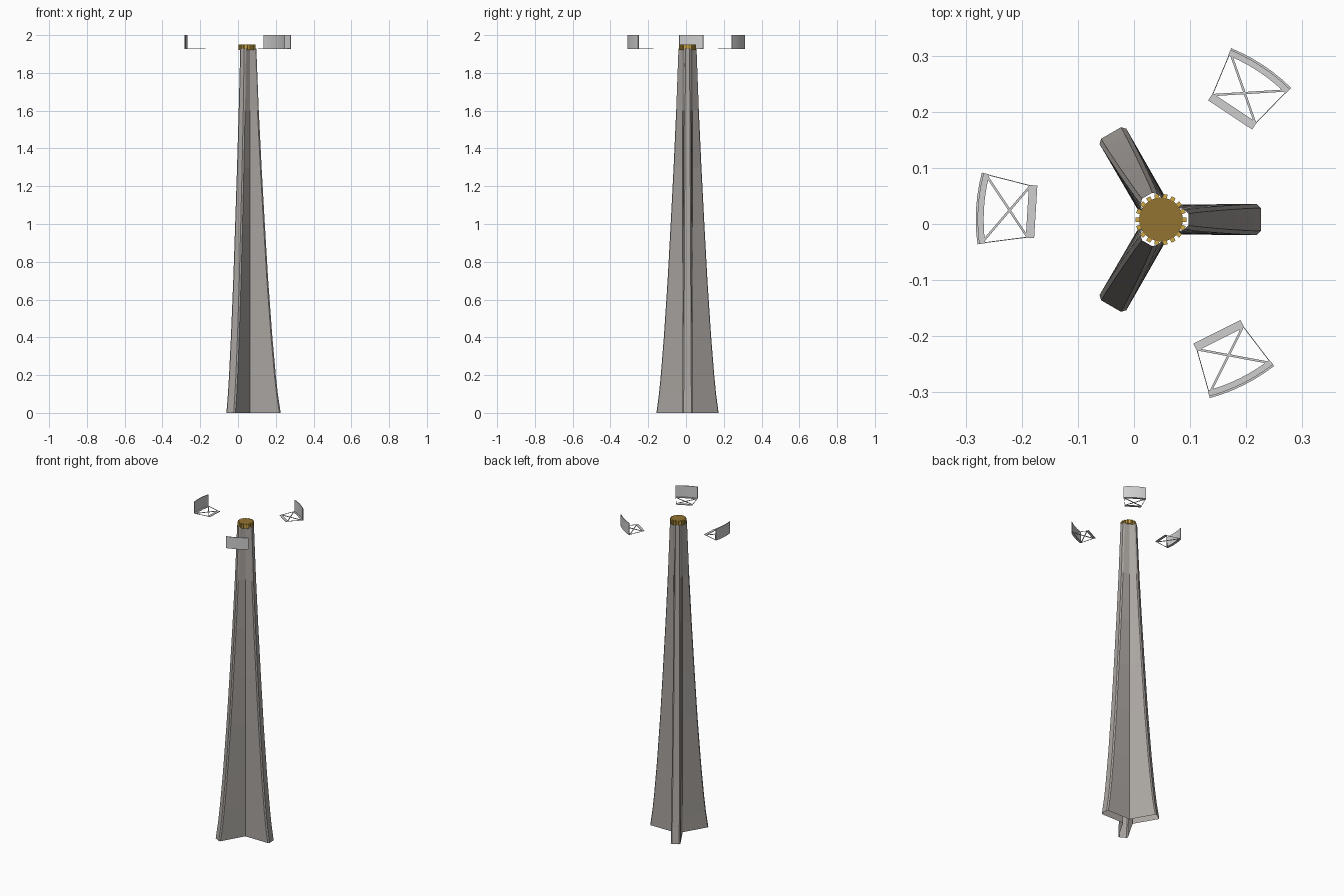
import bpy, bmesh, math
from mathutils import Vector, Matrix

if "Cube" in bpy.data.objects:
    bpy.data.objects.remove(bpy.data.objects["Cube"])

CX, CY = 0.048, 0.008          # tower axis


def material(name, col):
    m = bpy.data.materials.new(name)
    m.diffuse_color = (*col, 1)
    m.use_nodes = True
    m.node_tree.nodes["Principled BSDF"].inputs["Base Color"].default_value = m.diffuse_color
    return m


STONE = material("warm grey", (0.40, 0.375, 0.355))
BRONZE = material("dark gold", (0.29, 0.17, 0.03))
GOLD = material("bright gold", (0.62, 0.40, 0.06))
PALE = material("pale grey", (0.62, 0.62, 0.62))


def finish(name, bm, mat, turn=0, normals=True):
    if normals:
        bmesh.ops.recalc_face_normals(bm, faces=bm.faces)
    me = bpy.data.meshes.new(name)
    bm.to_mesh(me)
    bm.free()
    me.materials.append(mat)
    ob = bpy.data.objects.new(name, me)
    ob.location = (CX, CY, 0)
    ob.rotation_euler.z = turn
    bpy.context.collection.objects.link(ob)
    return ob


def prism(bm, pts, z0, z1):
    """Extrude a flat outline between two heights."""
    lo = [bm.verts.new((x, y, z0)) for x, y in pts]
    hi = [bm.verts.new((x, y, z1)) for x, y in pts]
    bm.faces.new(lo[::-1])
    bm.faces.new(hi)
    n = len(pts)
    for i in range(n):
        j = (i + 1) % n
        bm.faces.new((lo[i], lo[j], hi[j], hi[i]))


def bar(bm, a, b, width, z0, z1):
    """Straight bar between two plan points."""
    a, b = Vector(a), Vector(b)
    d = (b - a).normalized() * width / 2
    s = Vector((-d.y, d.x))
    prism(bm, [a - s, b - s, b + s, a + s], z0, z1)


def polar(r, a):
    return (r * math.cos(a), r * math.sin(a))


# Three-finned tower shell, open at both ends: (height, fin radius, half width)
profile = [(0, 0.178, 0.0275), (0.1, 0.163, 0.027), (0.2, 0.152, 0.0265),
           (0.4, 0.134, 0.0255), (0.7, 0.112, 0.024), (1.0, 0.094, 0.0225),
           (1.3, 0.077, 0.021), (1.6, 0.062, 0.0195), (1.93, 0.049, 0.0175)]
bm = bmesh.new()
rings = []
for z, r, h in profile:
    ring = []
    c = 0.007
    for k in range(3):
        rot = Matrix.Rotation(k * math.tau / 3, 3, 'Z')
        fin = [(r - c, -h), (r, -h + c), (r, h - c), (r - c, h)]
        fin.append(polar(0.031, math.pi / 3))
        ring += [bm.verts.new(rot @ Vector((x, y, z))) for x, y in fin]
    rings.append(ring)
for lo, hi in zip(rings, rings[1:]):
    for i in range(len(lo)):
        j = (i + 1) % len(lo)
        bm.faces.new((lo[i], lo[j], hi[j], hi[i]))
finish("tower_shell", bm, STONE, normals=False)

# Cap disc and the ring of teeth around it
bm = bmesh.new()
prism(bm, [polar(0.039, i * math.tau / 36) for i in range(36)], 1.925, 1.95)
finish("cap_disc", bm, BRONZE)
bm = bmesh.new()
TEETH = 18
for i in range(TEETH):
    a = i * math.tau / TEETH
    bar(bm, polar(0.038, a), polar(0.0455, a), 0.008, 1.922, 1.949)
finish("cap_teeth", bm, GOLD)

# Three floating balconies: curved wall plus open braced floor
HALF = math.radians(11.2)
SEG = 6
angles = [-HALF + 2 * HALF * i / SEG for i in range(SEG + 1)]


def arc_strip(bm, r0, r1, z0, z1):
    pts = [polar(r1, a) for a in angles] + [polar(r0, a) for a in reversed(angles)]
    prism(bm, pts, z0, z1)


Z0, Z1 = 1.927, 1.93
for k in range(3):
    turn = math.radians(56.5 + 120 * k)
    bm = bmesh.new()
    arc_strip(bm, 0.326, 0.330, Z0, 2.0)
    finish(f"balcony_wall_{k + 1}", bm, PALE, turn)

    bm = bmesh.new()
    arc_strip(bm, 0.316, 0.327, Z0, Z1)                              # outer sill
    bar(bm, (0.231, -0.047), (0.231, 0.047), 0.015, Z0, Z1)          # inner sill
    for s in (-1, 1):
        outer = polar(0.317, s * HALF * 0.98)
        bar(bm, (0.237, s * 0.0462), outer, 0.0015, Z0, Z1)          # side rail
        bar(bm, (0.237, -s * 0.044), polar(0.317, s * HALF * 0.9), 0.004, Z0, Z1)  # brace
    finish(f"balcony_floor_{k + 1}", bm, PALE, turn)
